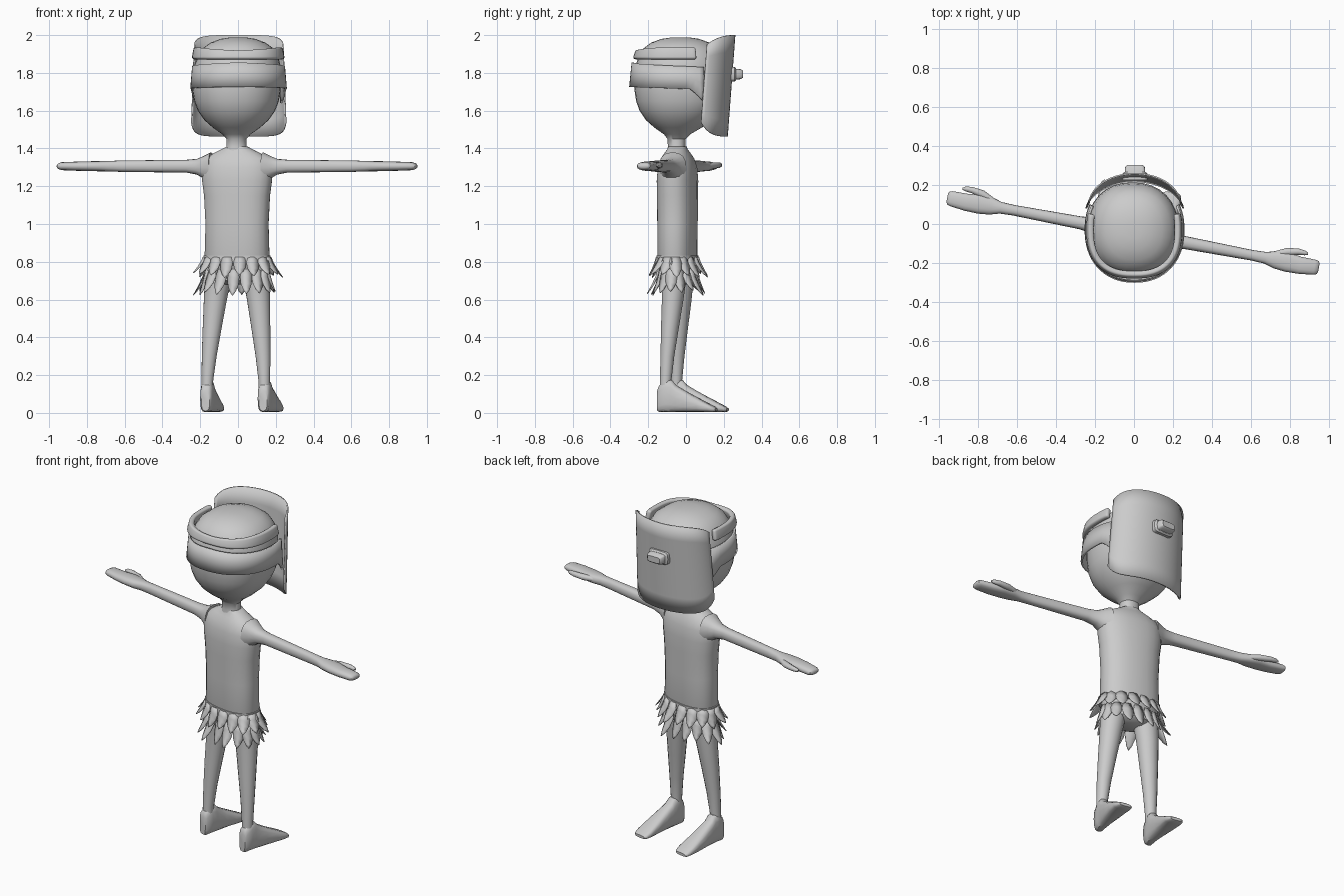
import bpy, bmesh, math, random
from mathutils import Matrix, Vector

random.seed(4)
grey = bpy.data.materials.new("clay grey")
grey.diffuse_color = (0.6, 0.6, 0.6, 1)

# The body is turned a little about z; the head looks straight along +y
BODY = Matrix.Translation((-0.005, -0.045, 0)) @ Matrix.Rotation(math.radians(-10.7), 4, 'Z')
HEAD = Matrix.Identity(4)


def finish(name, bm, matrix, recalc=True):
    bm.transform(matrix)
    if recalc:
        bmesh.ops.recalc_face_normals(bm, faces=bm.faces)
    me = bpy.data.meshes.new(name)
    bm.to_mesh(me)
    bm.free()
    me.materials.append(grey)
    for p in me.polygons:
        p.use_smooth = True
    me.set_sharp_from_angle(angle=math.radians(40))
    ob = bpy.data.objects.new(name, me)
    bpy.context.collection.objects.link(ob)
    return ob


def spow(c, p):
    return math.copysign(abs(c) ** (2 / p), c)


def loft(name, rings, axis='z', matrix=BODY, seg=20, p=2, side=1):
    """Rings are (position on axis, centre a, centre b, radius a, radius b)."""
    bm = bmesh.new()
    loops = []
    for t, a, b, ra, rb in rings:
        loop = []
        for i in range(seg):
            w = 2 * math.pi * i / seg
            u, v = a + ra * spow(math.cos(w), p), b + rb * spow(math.sin(w), p)
            co = {'x': (t, u, v), 'y': (u, t, v), 'z': (u, v, t)}[axis]
            loop.append(bm.verts.new((co[0] * side, co[1], co[2])))
        loops.append(loop)
    for l0, l1 in zip(loops, loops[1:]):
        for i in range(seg):
            j = (i + 1) % seg
            bm.faces.new((l0[i], l0[j], l1[j], l1[i]))
    bm.faces.new(loops[0])
    bm.faces.new(loops[-1])
    return finish(name, bm, matrix)


def sheet(name, fn, nu, nv, thick, bevel=0, matrix=HEAD):
    """Curved plate from fn(u, v), u in -1..1 and v in 0..1."""
    bm = bmesh.new()
    g = [[bm.verts.new(fn(2 * i / nu - 1, j / nv)) for j in range(nv + 1)] for i in range(nu + 1)]
    for i in range(nu):
        for j in range(nv):
            bm.faces.new((g[i][j], g[i + 1][j], g[i + 1][j + 1], g[i][j + 1]))
    ob = finish(name, bm, matrix)
    m = ob.modifiers.new("thickness", 'SOLIDIFY')
    m.thickness, m.offset = thick, 0
    if bevel:
        b = ob.modifiers.new("round", 'BEVEL')
        b.width, b.segments, b.limit_method = bevel, 3, 'ANGLE'
    return ob


# Torso with rounded shoulders
loft("torso", [(0.80, 0, 0, .165, .095), (0.83, 0, 0, .174, .101), (1.0, 0, 0, .169, .102),
               (1.15, 0, 0, .177, .104), (1.23, 0, 0, .188, .104), (1.30, 0, 0, .190, .098),
               (1.345, 0, 0, .172, .083), (1.375, 0, 0, .125, .065), (1.395, 0, 0, .085, .052),
               (1.41, 0, 0, .055, .048)], p=2.3, seg=24)
# Hips under the skirt
loft("hips", [(0.68, 0, 0, .08, .06), (0.70, 0, 0, .13, .085), (0.76, 0, 0, .165, .095),
              (0.81, 0, 0, .172, .1)], seg=24)

# Neck and head
loft("head", [(1.38, -.008, -.05, .06, .05), (1.41, -.008, -.05, .054, .046),
              (1.45, -.008, -.05, .053, .048), (1.475, -.008, -.047, .075, .07),
              (1.51, -.008, -.042, .125, .125), (1.55, -.008, -.037, .17, .175),
              (1.60, -.008, -.033, .205, .213), (1.65, -.008, -.03, .224, .234),
              (1.71, -.008, -.03, .234, .243), (1.78, -.005, -.03, .234, .243),
              (1.84, -.003, -.03, .228, .236), (1.89, 0, -.03, .212, .22),
              (1.93, 0, -.03, .187, .195), (1.96, 0, -.03, .145, .155),
              (1.98, 0, -.03, .092, .1), (1.988, 0, -.03, .04, .045)], matrix=HEAD, seg=32, p=2.2)

# Arms, hands, legs and feet, mirrored
for side, label in ((1, "right"), (-1, "left")):
    loft(label + "_arm", [(.14, 0, 1.295, .075, .085), (.18, 0, 1.3, .055, .06),
                          (.215, 0, 1.303, .041, .042), (.27, 0, 1.306, .033, .034),
                          (.45, 0, 1.306, .03, .032), (.62, 0, 1.306, .027, .03),
                          (.69, 0, 1.306, .03, .028), (.74, 0, 1.306, .045, .027),
                          (.80, 0, 1.306, .051, .026), (.87, -.005, 1.306, .044, .024),
                          (.945, -.001, 1.306, .039, .021), (.962, 0, 1.306, .034, .015),
                          (.968, 0, 1.306, .022, .007)], 'x', p=2.4, side=side, seg=16)
    loft(label + "_thumb", [(.72, .025, 1.308, .012, .014), (.79, .05, 1.310, .021, .017),
                            (.85, .062, 1.312, .016, .015), (.885, .062, 1.312, .012, .012),
                            (.90, .06, 1.312, .005, .006)], 'x', side=side, seg=10)
    loft(label + "_leg", [(.08, .155, -.035, .03, .032), (.17, .153, -.035, .031, .031),
                          (.30, .145, -.027, .040, .037), (.45, .131, -.016, .051, .048),
                          (.60, .116, -.004, .062, .058), (.70, .104, 0, .07, .066),
                          (.77, .095, 0, .075, .075)], side=side, seg=16)
    loft(label + "_foot", [(-.078, .155, .065, .022, .055), (-.068, .155, .075, .031, .071),
                           (-.03, .155, .092, .035, .087), (-.002, .155, .09, .037, .085),
                           (.02, .156, .077, .039, .072), (.07, .158, .062, .044, .057),
                           (.14, .16, .043, .05, .038), (.20, .16, .027, .052, .022),
                           (.23, .16, .019, .046, .014), (.24, .16, .017, .035, .008)],
         'y', p=3, side=side, seg=16)


# Leaf skirt: overlapping rows of pointed plates hung on an ellipse
def leaf_row(name, count, top, length, inset, flare, width, phase):
    bm = bmesh.new()
    for k in range(count):
        w = 2 * math.pi * (k + phase) / count
        base = Vector(((.178 - inset) * math.cos(w), (.106 - inset) * math.sin(w), 0))
        out = Vector((math.cos(w) * .106, math.sin(w) * .178, 0)).normalized()
        tan = Vector((-out.y, out.x, 0))
        ln = length * random.uniform(.85, 1.1)
        fl = flare * random.uniform(.5, 1.2)
        prev = None
        for t, wd in ((0, .7), (.3, 1), (.6, .9), (.85, .5), (1, .03)):
            c = base + out * fl * t ** 1.3 + Vector((0, 0, top - ln * t))
            bend = -out * .008 * wd
            row = [bm.verts.new(c + tan * s * wd * width / 2 + bend * abs(s)) for s in (-1, 0, 1)]
            if prev:
                for i in (0, 1):
                    bm.faces.new((prev[i], prev[i + 1], row[i + 1], row[i]))
            prev = row
    ob = finish(name, bm, BODY, False)
    m = ob.modifiers.new("thickness", 'SOLIDIFY')
    m.thickness = .004


leaf_row("skirt_leaves_lower", 16, .76, .13, .008, .06, .062, 0)
leaf_row("skirt_leaves_upper", 16, .825, .10, -.002, .058, .066, .5)
loft("skirt_waistband", [(.79, 0, 0, .181, .108), (.832, 0, 0, .18, .107)], seg=24, p=2.2)


# Face shield: bowed tilted plate on the +y side
def shield(u, v):
    a = math.radians(84) * u
    lo, hi = 1.463 + .075 * abs(u) ** 5, 2.0 - .05 * abs(u) ** 4
    z = lo + (hi - lo) * v
    return (.004 + (.25 - .015 * v) * math.sin(a), .054 + .16 * math.cos(a) + .075 * (z - 1.42), z)


sheet("face_shield", shield, 28, 6, .008)


# Headgear skirt round the back of the head, joining the shield
def back_band(u, v):
    a = math.radians(117) * u
    lo = 1.725 - .015 * abs(u) ** 2 - .07 * max(0, abs(u) - .86) / .14
    z = lo + (1.855 - .025 * abs(u) - lo) * v
    return (.003 + (.25 - .01 * v) * spow(math.sin(a), 2.2),
            -.03 - (.265 - .013 * v) * spow(math.cos(a), 2.2), z)


sheet("back_band", back_band, 40, 2, .012)


# Padded U-shaped strap above it
def strap(u, v):
    a = math.radians(106) * u
    lo = 1.872
    z = lo + (.045 + .017 * min(1, abs(u) * 1.6)) * v
    return (.001 + (.232 - .012 * v) * spow(math.sin(a), 2.5),
            -.03 - (.238 - .016 * v) * spow(math.cos(a), 2.5), z)


sheet("padded_strap", strap, 40, 2, .03, .011)

# Nozzle block on the shield
loft("shield_nozzle_base", [(.225, .005, 1.793, .066, .04), (.258, .005, 1.793, .064, .038),
                            (.266, .005, 1.793, .055, .03)], 'y', HEAD, 20, 5)
loft("shield_nozzle", [(.25, .005, 1.793, .054, .03), (.292, .005, 1.793, .05, .026),
                       (.302, .005, 1.793, .04, .018)], 'y', HEAD, 20, 5)
